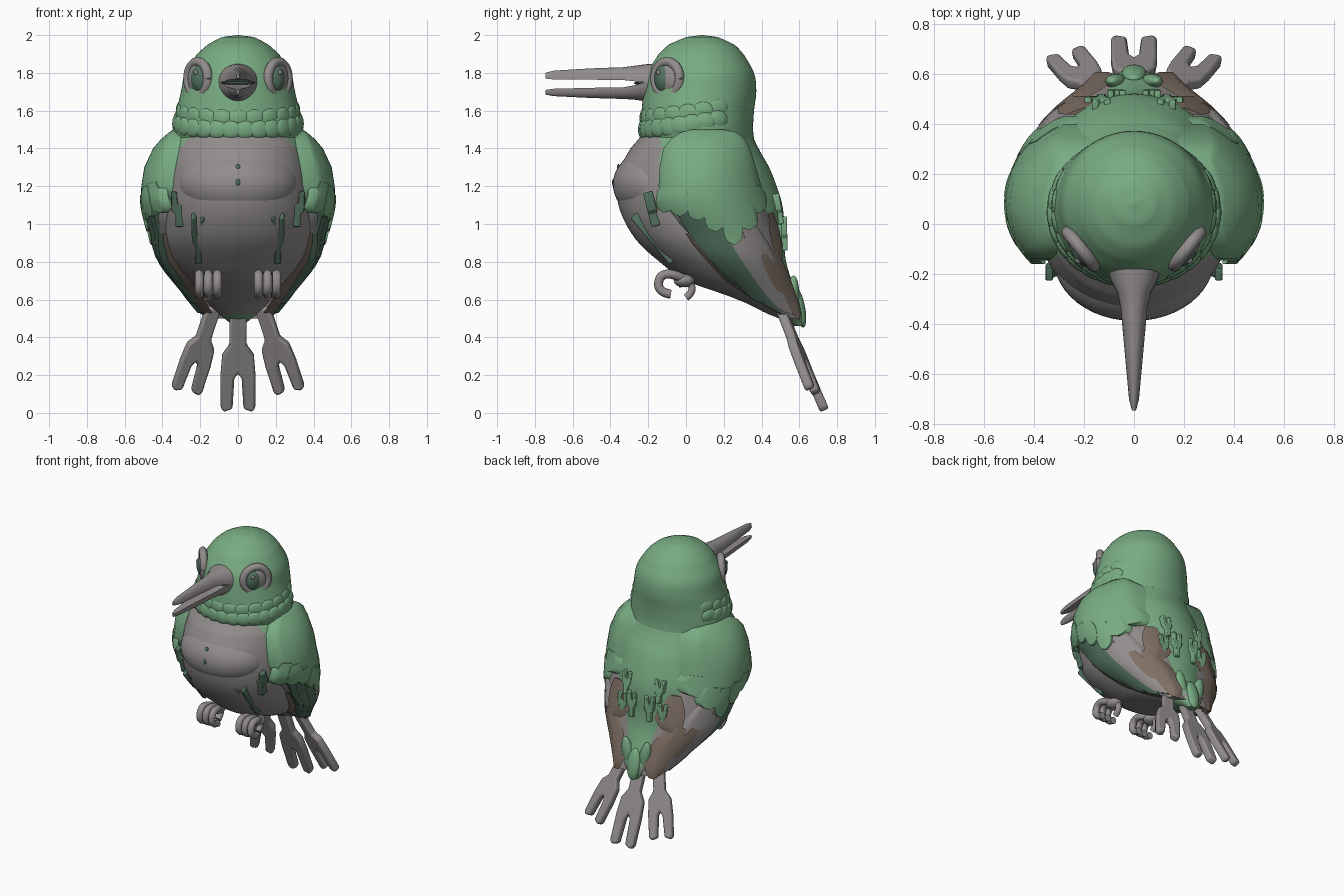
import bpy, bmesh, math
from mathutils import Matrix, Vector

if "Cube" in bpy.data.objects:
    bpy.data.objects.remove(bpy.data.objects["Cube"])


def material(name, rgb):
    m = bpy.data.materials.new(name)
    m.diffuse_color = (*rgb, 1)
    m.use_nodes = True
    m.node_tree.nodes["Principled BSDF"].inputs["Base Color"].default_value = m.diffuse_color
    return m


GREEN = material("leaf green", (0.19, 0.41, 0.225))
GREY = material("warm grey", (0.29, 0.268, 0.268))
DARK = material("dark green", (0.085, 0.165, 0.115))
BROWN = material("brown", (0.21, 0.16, 0.127))


def finish(name, bm, mats, rule=None, angle=50):
    bmesh.ops.recalc_face_normals(bm, faces=bm.faces)
    me = bpy.data.meshes.new(name)
    bm.to_mesh(me)
    bm.free()
    ob = bpy.data.objects.new(name, me)
    bpy.context.collection.objects.link(ob)
    for m in mats:
        me.materials.append(m)
    if rule:
        for p in me.polygons:
            p.material_index = rule(p.center)
    bpy.ops.object.select_all(action='DESELECT')
    ob.select_set(True)
    bpy.context.view_layer.objects.active = ob
    bpy.ops.object.shade_smooth_by_angle(angle=math.radians(angle))
    return ob


def loft(name, rings, mats, rule=None):
    """Skin closed rings and cap both ends."""
    bm = bmesh.new()
    vs = [[bm.verts.new(p) for p in r] for r in rings]
    n = len(rings[0])
    for a, b in zip(vs, vs[1:]):
        for i in range(n):
            bm.faces.new((a[i], a[(i + 1) % n], b[(i + 1) % n], b[i]))
    bm.faces.new(vs[0])
    bm.faces.new(vs[-1])
    return finish(name, bm, mats, rule)


def ball(name, loc, size, mat, rot=Matrix.Identity(4), seg=24):
    bm = bmesh.new()
    mx = Matrix.Translation(loc) @ rot @ Matrix.Diagonal((*size, 1))
    bmesh.ops.create_uvsphere(bm, u_segments=seg, v_segments=seg // 2, radius=1, matrix=mx)
    return finish(name, bm, [mat])


def tube(name, pts, radius, mat):
    cu = bpy.data.curves.new(name, 'CURVE')
    cu.dimensions = '3D'
    cu.bevel_depth, cu.bevel_resolution, cu.use_fill_caps = radius, 3, True
    sp = cu.splines.new('NURBS')
    sp.points.add(len(pts) - 1)
    for p, co in zip(sp.points, pts):
        p.co = (*co, 1)
    sp.use_endpoint_u, sp.order_u = True, 3
    tmp = bpy.data.objects.new(name + "_path", cu)
    bpy.context.collection.objects.link(tmp)
    bm = bmesh.new()
    bpy.context.view_layer.update()
    bm.from_mesh(bpy.data.meshes.new_from_object(tmp.evaluated_get(bpy.context.evaluated_depsgraph_get())))
    bpy.data.objects.remove(tmp)
    for f in bm.faces:
        f.material_index = 0
    return finish(name, bm, [mat])


def section(table, z):
    """Smoothly interpolated (front, back, half width) at height z."""
    n = len(table)
    z = min(max(z, table[-1][0]), table[0][0])
    i = next(k for k in range(n - 1) if z >= table[k + 1][0])
    a, b = table[i], table[i + 1]
    p, q = table[max(i - 1, 0)], table[min(i + 2, n - 1)]
    t = (a[0] - z) / (a[0] - b[0])
    return [0.5 * (2 * a[k] + (b[k] - p[k]) * t + (2 * p[k] - 5 * a[k] + 4 * b[k] - q[k]) * t * t
                   + (3 * a[k] - p[k] - 3 * b[k] + q[k]) * t ** 3) for k in (1, 2, 3)]


def ring(table, z, n=72):
    f, b, r = section(table, z)
    return [(r * math.sin(a), (f + b) / 2 - (b - f) / 2 * math.cos(a), z)
            for a in (2 * math.pi * i / n for i in range(n))]


# Height, front y, back y, half width
BODY = [(1.52, -.2, .33, .3), (1.45, -.25, .36, .335), (1.4, -.295, .385, .355), (1.3, -.348, .44, .375),
        (1.2, -.368, .48, .39), (1.1, -.357, .51, .40), (1.0, -.318, .52, .40), (.9, -.25, .52, .385),
        (.8, -.14, .53, .34), (.7, .0, .56, .26), (.6, .27, .6, .175), (.53, .42, .62, .11), (.46, .57, .625, .03)]
HEAD = [(2.0, .075, .095, .01), (1.99, .0, .17, .085), (1.95, -.09, .255, .16), (1.9, -.145, .305, .217),
        (1.8, -.205, .36, .28), (1.7, -.225, .372, .302), (1.6, -.235, .36, .325), (1.5, -.245, .355, .345),
        (1.45, -.235, .36, .335)]
WING = [(1.55, -.28, .4, .28), (1.45, -.27, .42, .395), (1.35, -.28, .43, .47), (1.2, -.29, .45, .50),
        (1.1, -.29, .48, .50), (.95, -.19, .525, .465), (.8, -.08, .565, .42), (.6, .2, .62, .27), (.45, .35, .68, .17)]


def body_colour(c):
    if c.z > 1.465 or c.z < .52:
        return 0
    f, b, _ = section(BODY, c.z)
    edge = -.13 if c.z > 1.1 else (f + b) / 2 + .1
    return 0 if c.y > edge else 1


loft("body", [ring(BODY, 1.52 - 1.06 * i / 70) for i in range(71)], [GREEN, GREY], body_colour)
loft("head", [ring(HEAD, 1.45 + .55 * math.sin(math.pi / 2 * i / 40)) for i in range(41)], [GREEN])
ball("breast_fluff", (0, -.14, 1.21), (.32, .247, .2), GREY, seg=48)

# Scalloped collar around the throat
for row, (dz, count) in enumerate([(0, 18), (.06, 15)]):
    for i in range(count):
        a = math.radians(-112 + 224 * i / (count - 1))
        z = 1.5 + dz + .05 * (abs(a) / 1.9) ** 2
        f, b, r = section(HEAD, z)
        k = .963 - .012 * row
        ball("collar_feather", (r * k * math.sin(a), (f + b) / 2 - (b - f) / 2 * k * math.cos(a), z),
             (.06, .021, .05), GREEN, Matrix.Rotation(a, 4, 'Z'), 16)


def beak_half(name, rows):
    """Half-round beak: y, half width, outer z, flat inner z."""
    arc = [math.pi * i / 14 for i in range(15)]
    loft(name, [[(w * math.cos(a), y, inner + (outer - inner) * math.sin(a)) for a in arc]
                for y, w, outer, inner in rows], [GREY])


beak_half("upper_beak", [(-.14, .12, 1.85, 1.75), (-.22, .095, 1.845, 1.75), (-.27, .068, 1.838, 1.755),
                         (-.33, .054, 1.83, 1.762), (-.5, .038, 1.824, 1.764), (-.7, .02, 1.812, 1.765),
                         (-.745, .008, 1.8, 1.77)])
beak_half("lower_beak", [(-.14, .12, 1.64, 1.75), (-.22, .095, 1.65, 1.75), (-.27, .068, 1.658, 1.735),
                         (-.33, .054, 1.662, 1.724), (-.5, .038, 1.667, 1.721), (-.7, .02, 1.677, 1.716),
                         (-.745, .008, 1.685, 1.71)])
ball("mouth_gap", (0, -.235, 1.746), (.088, .04, .01), DARK)


def on_wing(y, z, off, s):
    f, b, r = section(WING, z)
    c, h = (f + b) / 2, (b - f) / 2 + off
    return (s * max((r + off) * math.sqrt(max(1 - ((y - c) / h) ** 2, .01)), .03), y, z)


def sheet(name, rows, off, thick, s, mat):
    """Curved plate following the wing surface; rows of (y, z) points."""
    loft(name, [[on_wing(y, z, off, s) for y, z in r]
                + [on_wing(y, z, off - thick, s) for y, z in reversed(r)] for r in rows], [mat])


def spread(table, n=14):
    return [[(f + (b - f) * i / n, z) for i in range(n + 1)] for z, f, b in table]


def feather(name, root, tip, width, off, s, mat):
    dy, dz = tip[0] - root[0], tip[1] - root[1]
    length = math.hypot(dy, dz)
    ny, nz = -dz / length, dy / length
    rows = []
    for i in range(13):
        t = i / 12
        w = width * (.55 + .45 * min(t * 3, 1)) * math.sqrt(max(1 - max((t - .6) / .4, 0) ** 2, .004))
        rows.append([(root[0] + dy * t + ny * w * k / 3, root[1] + dz * t + nz * w * k / 3) for k in range(-3, 4)])
    sheet(name, rows, off, .03, s, mat)


def fork(name, base, tip, width, thick, mat, facing=(0, -1, 0)):
    """Flat two-pronged feather running from base to tip."""
    half = [(.5, 0), (.5, .36), (.95, .46), (1.05, .65), (1.05, .96), (.85, 1), (.33, .97), (.22, .68)]
    outline = half + [(0, .63)] + [(-w, l) for w, l in reversed(half)]
    base = Vector(base)
    axis = Vector(tip) - base
    side = axis.cross(Vector(facing)).normalized()
    up = side.cross(axis).normalized()
    bm = bmesh.new()
    face = bm.faces.new([bm.verts.new(base + axis * l + side * w * width - up * thick / 2) for w, l in outline])
    ext = bmesh.ops.extrude_face_region(bm, geom=[face])
    bmesh.ops.translate(bm, vec=up * thick, verts=[v for v in ext['geom'] if isinstance(v, bmesh.types.BMVert)])
    ob = finish(name, bm, [mat])
    bev = ob.modifiers.new("rounding", 'BEVEL')
    bev.width, bev.segments = thick * .25, 2


def on_body(x, z, back=False):
    f, b, r = section(BODY, z)
    return (x, (f + b) / 2 + (1 if back else -1) * (b - f) / 2 * math.sqrt(1 - (x / r) ** 2), z)


LONG = [((-.07, 1.13), (.3, .66), .045, DARK), ((-.02, 1.12), (.4, .58), .05, DARK),
        ((.07, 1.08), (.5, .53), .05, DARK), ((.18, 1.05), (.53, .53), .04, GREY),
        ((.3, 1.05), (.56, .52), .055, GREY), ((.45, 1.06), (.5, .8), .025, BROWN),
        ((.41, .84), (.52, .63), .03, BROWN), ((.47, .85), (.6, .49), .03, BROWN)]
COVERTS = [((-.09, 1.22), (-.12, 1.06)), ((-.04, 1.2), (-.03, 1.04)), ((.05, 1.15), (.07, 1.02)),
           ((.14, 1.12), (.16, .96)), ((.23, 1.1), (.26, .89)), ((.31, 1.12), (.34, .97)), ((.36, 1.2), (.39, 1.06))]

for s in (1, -1):
    # Eye set into the side of the head, pupil looking forward
    n = Vector((.78 * s, -.626, 0))
    fwd = Vector((-.626 * s, -.78, 0))
    rot = n.to_track_quat('Z', 'Y').to_matrix().to_4x4()
    c = Vector((.207 * s, -.095, 1.77))
    hoop = [c + rot @ Vector((.084 * math.cos(a), .088 * math.sin(a), .006))
            for a in (2 * math.pi * i / 32 for i in range(33))]
    tube("eye_ring", hoop, .026, GREY)
    ball("eyeball", c, (.08, .085, .042), GREY, rot)
    ball("pupil", c + fwd * .02, (.06, .08, .052), DARK, rot)
    ball("eye_highlight", c + n * .046 + fwd * .03 + Vector((0, 0, .032)), (.014, .014, .008), GREY, rot, 12)

    # Wing: brown lining, base sheet, long feathers, shoulder and covert tips
    sheet("wing_lining", spread([(.95, .0, .2), (.9, .03, .3), (.8, .115, .4), (.7, .205, .45), (.6, .355, .5),
                                 (.52, .5, .56)]), -.022, .05, s, BROWN)
    sheet("wing_base", spread([(1.2, -.1, .37), (1.1, -.11, .41), (1.0, -.03, .46), (.9, .06, .49), (.8, .14, .51),
                               (.7, .23, .54), (.6, .38, .57), (.5, .55, .6)]), -.012, .04, s, GREY)
    for i, (root, tip, w, m) in enumerate(LONG):
        feather("long_feather", root, tip, w, .001 + .001 * i, s, m)
    sheet("shoulder", spread([(1.5, .03, .2), (1.485, -.03, .27), (1.45, -.08, .31), (1.4, -.12, .34), (1.3, -.14, .37),
                              (1.2, -.145, .4), (1.13, -.12, .4), (1.07, .02, .38), (1.0, .17, .32)]),
          .012, .11, s, GREEN)
    for i, (root, tip) in enumerate(COVERTS):
        feather("covert_feather", root, tip, .052, .015 + .002 * (i % 2), s, GREEN)

    # Foot with three curled front toes and one rear toe
    ball("ankle", (.16 * s, -.01, .7), (.055, .055, .035), GREY)
    for k in (-1, 0, 1):
        x = s * (.157 + .048 * k)
        tube("front_toe", [(s * .16, .02, .69), (x, -.05, .735), (x, -.14, .735), (x, -.15, .64), (x, -.08, .628)],
             .024, GREY)
    tube("rear_toe", [(s * .16, -.04, .68), (s * .16, .02, .70), (s * .16, .04, .64), (s * .16, .0, .61)], .02, GREY)

    # Outer tail feather
    fork("outer_tail", (.13 * s, .5, .56), (.277 * s, .675, .11), .08, .05, GREY, (-.3 * s, -1, 0))

    # Dark flank tufts and green back tufts
    for x, z0, z1, w in ((.21, .8, 1.05, .034), (.31, .99, 1.17, .042)):
        fork("flank_tuft", on_body(x * s, z0), on_body(x * s, z1), w, .05, DARK)
    for x, z0, z1 in ((.07, .86, 1.04), (.13, 1.0, 1.16), (.16, .84, 1.0)):
        fork("back_tuft", on_body(x * s, z0, True), on_body(x * s, z1, True), .035, .045, GREEN)
    ball("rump_feather", (.07 * s, .57, .62), (.04, .03, .11), GREEN, Matrix.Rotation(.2 * s, 4, 'Y'))

# Central tail and rump
fork("middle_tail", (0, .5, .56), (0, .735, .01), .088, .05, GREY)
ball("rump_feather_middle", (0, .6, .56), (.05, .03, .11), GREEN, Matrix.Rotation(.2, 4, 'X'))

# Small breast spots
for y, z in ((-.358, 1.3), (-.386, 1.22)):
    ball("breast_spot", (0, y, z), (.012, .007, .018), DARK, seg=12)
